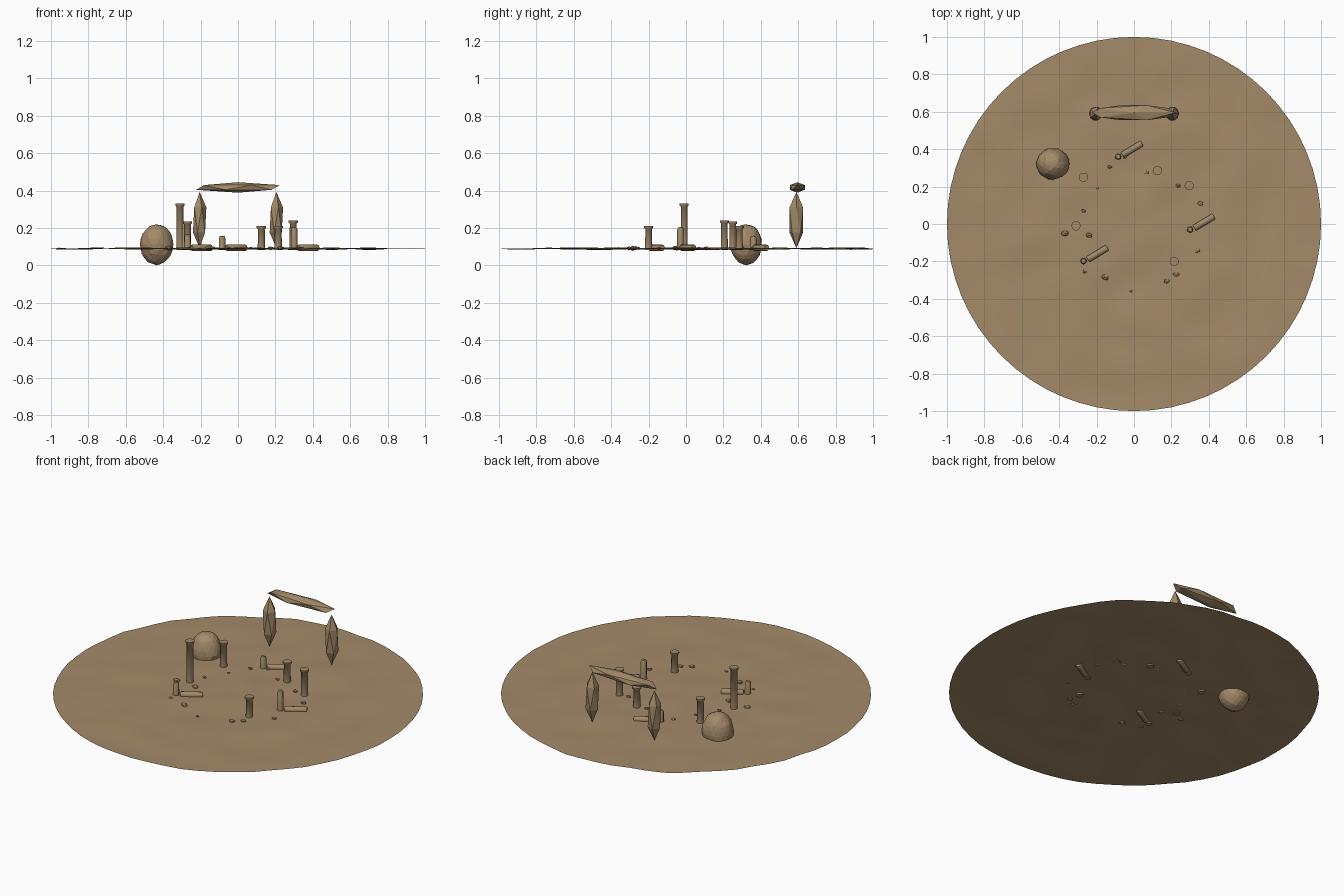
import bpy, bmesh, math, random
from mathutils import Vector, Matrix, noise

random.seed(4)
cube = bpy.data.objects.get("Cube")
if cube:
    bpy.data.objects.remove(cube, do_unlink=True)

GROUND = 0.09

sand = bpy.data.materials.new("sandstone")
sand.use_nodes = True
sand.diffuse_color = (0.37, 0.255, 0.14, 1)
sand.node_tree.nodes["Principled BSDF"].inputs["Base Color"].default_value = sand.diffuse_color


def finish(name, bm, location=(0, 0, 0), smooth=False):
    bmesh.ops.recalc_face_normals(bm, faces=bm.faces)
    mesh = bpy.data.meshes.new(name)
    bm.to_mesh(mesh)
    bm.free()
    mesh.materials.append(sand)
    obj = bpy.data.objects.new(name, mesh)
    bpy.context.collection.objects.link(obj)
    obj.location = location
    if smooth:
        bpy.ops.object.select_all(action='DESELECT')
        obj.select_set(True)
        bpy.context.view_layer.objects.active = obj
        bpy.ops.object.shade_smooth_by_angle(angle=math.radians(50))
    return obj


def stone(name, location, size, detail=1, jitter=0.0, turn=0.0):
    bm = bmesh.new()
    bmesh.ops.create_icosphere(bm, subdivisions=detail, radius=1)
    for v in bm.verts:
        v.co *= 1 + random.uniform(-jitter, jitter)
        v.co = Vector(a * b for a, b in zip(v.co, size))
    bmesh.ops.rotate(bm, verts=bm.verts, matrix=Matrix.Rotation(turn, 3, 'Z'))
    return finish(name, bm, location)


def lathe(bm, profile, sides=10):
    # Stack rings of (radius, height) into a closed round body
    rings = [[bm.verts.new((r * math.cos(math.tau * i / sides),
                            r * math.sin(math.tau * i / sides), z))
              for i in range(sides)] for r, z in profile]
    for low, high in zip(rings, rings[1:]):
        for i in range(sides):
            j = (i + 1) % sides
            bm.faces.new((low[i], low[j], high[j], high[i]))
    bm.faces.new(rings[0])
    bm.faces.new(rings[-1])
    return rings


def column(name, x, y, top):
    bm = bmesh.new()
    h = top - GROUND + 0.008
    lathe(bm, [(0.020, 0), (0.018, h - 0.016), (0.025, h - 0.010), (0.025, h)])
    finish(name, bm, (x, y, GROUND - 0.008), True)


def stump(name, x, y, top):
    bm = bmesh.new()
    h = top - GROUND + 0.008
    rings = lathe(bm, [(0.018, 0), (0.017, h - 0.012), (0.012, h)], 8)
    for v in rings[-1]:
        v.co.z += random.uniform(-0.004, 0.002)
    finish(name, bm, (x, y, GROUND - 0.008), True)


def fallen(name, x, y):
    bm = bmesh.new()
    lathe(bm, [(0.015, -0.061), (0.018, -0.057), (0.018, 0.057), (0.015, 0.061)])
    bmesh.ops.rotate(bm, verts=bm.verts, matrix=Matrix.Rotation(math.pi / 2, 3, 'Y'))
    bmesh.ops.rotate(bm, verts=bm.verts, matrix=Matrix.Rotation(math.radians(31), 3, 'Z'))
    finish(name, bm, (x, y, GROUND + 0.004), True)


# Gently uneven round sand sheet
bm = bmesh.new()
sides, steps = 64, 16
centre = bm.verts.new((0, 0, 0))
previous = None
for step in range(1, steps + 1):
    r = step / steps
    ring = [bm.verts.new((r * math.cos(math.tau * i / sides),
                          r * math.sin(math.tau * i / sides), 0)) for i in range(sides)]
    for i in range(sides):
        j = (i + 1) % sides
        if previous:
            bm.faces.new((previous[i], ring[i], ring[j], previous[j]))
        else:
            bm.faces.new((centre, ring[i], ring[j]))
    previous = ring
for v in bm.verts:
    v.co.z = 0.009 * noise.noise(v.co * 5 + Vector((3, 7, 1)))
finish("sand_ground", bm, (0, 0, GROUND), True)

# Stone gateway
for side, x in (("left", 0.205), ("right", -0.205)):
    stone("gate_pillar_" + side, (x, 0.59, 0.243), (0.04, 0.043, 0.15))
stone("gate_lintel", (0, 0.595, 0.417), (0.25, 0.047, 0.028))

# Half buried boulder
stone("boulder", (-0.435, 0.322, 0.112), (0.088, 0.084, 0.109), 3, 0.025)

# Standing columns
for i, (x, y, top) in enumerate([(-0.31, -0.01, 0.33), (-0.27, 0.25, 0.235),
                                 (0.125, 0.285, 0.21), (0.295, 0.205, 0.24),
                                 (0.215, -0.2, 0.21)]):
    column(f"column_{i + 1}", x, y, top)

# Broken columns, each with its fallen shaft
for i, (x, y, top) in enumerate([(-0.27, -0.198, 0.165), (0.3, -0.03, 0.205),
                                 (-0.085, 0.36, 0.157)]):
    stump(f"broken_column_{i + 1}", x, y, top)
    fallen(f"fallen_shaft_{i + 1}", x + 0.075, y + 0.04)

# Scattered ring of rubble
rubble = [(-0.37, -0.05, 0.023), (-0.24, -0.06, 0.02), (-0.27, 0.07, 0.013),
          (-0.195, 0.19, 0.01), (-0.13, 0.305, 0.014), (-0.05, 0.355, 0.012),
          (0.07, 0.275, 0.013), (0.235, 0.205, 0.015), (0.355, 0.11, 0.018),
          (0.34, -0.145, 0.014), (0.225, -0.27, 0.019), (0.175, -0.305, 0.018),
          (-0.015, -0.36, 0.01), (-0.155, -0.285, 0.022), (-0.265, -0.255, 0.014)]
for i, (x, y, r) in enumerate(rubble):
    stone(f"rubble_{i + 1}", (x, y, GROUND + 0.002), (r, r * 0.72, r * 0.6), 1, 0.1,
          random.uniform(-0.5, 0.5))
